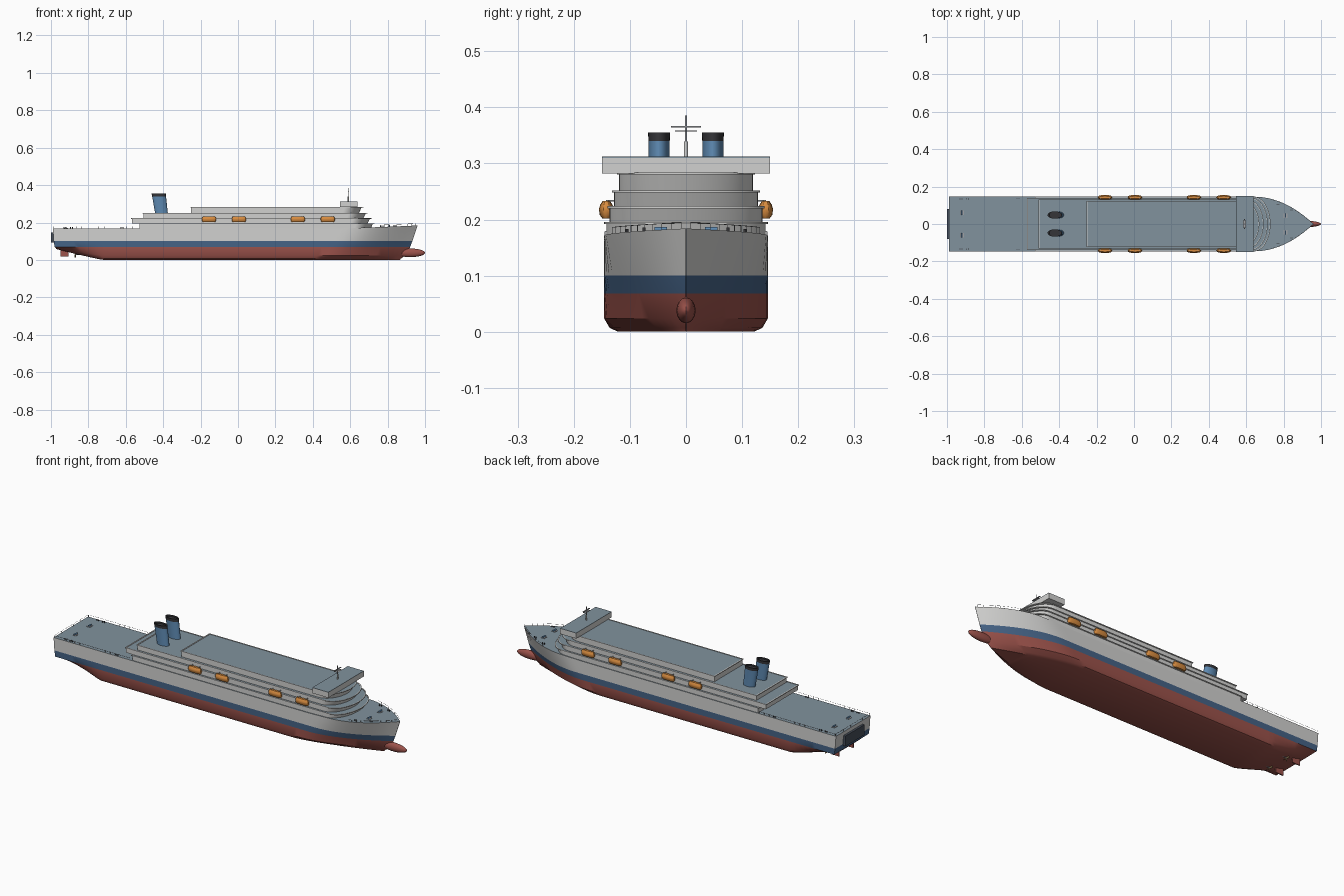
import bpy, bmesh
from math import sin, cos, pi
from mathutils import Matrix

cube = bpy.data.objects.get("Cube")
if cube:
    bpy.data.objects.remove(cube)

COLOURS = {
    "white_paint": (0.64, 0.64, 0.63), "deck_grey": (0.22, 0.29, 0.34),
    "hull_blue": (0.06, 0.125, 0.24), "bottom_red": (0.33, 0.085, 0.07),
    "funnel_blue": (0.11, 0.25, 0.44), "soot_black": (0.035, 0.035, 0.04),
    "boat_orange": (0.68, 0.26, 0.05), "metal_grey": (0.35, 0.36, 0.38),
    "door_slate": (0.06, 0.075, 0.1), "bronze": (0.4, 0.27, 0.12),
}
MATS = {}
for key, rgb in COLOURS.items():
    m = bpy.data.materials.new(key)
    m.use_nodes = True
    m.diffuse_color = (*rgb, 1)
    m.node_tree.nodes["Principled BSDF"].inputs["Base Color"].default_value = (*rgb, 1)
    MATS[key] = m


def finish(name, bm, mats, smooth=True):
    """Turn a bmesh into a named, shaded object."""
    bmesh.ops.recalc_face_normals(bm, faces=bm.faces)
    me = bpy.data.meshes.new(name)
    bm.to_mesh(me)
    bm.free()
    for key in mats:
        me.materials.append(MATS[key])
    ob = bpy.data.objects.new(name, me)
    bpy.context.collection.objects.link(ob)
    if smooth:
        bpy.ops.object.select_all(action="DESELECT")
        ob.select_set(True)
        bpy.context.view_layer.objects.active = ob
        bpy.ops.object.shade_smooth_by_angle(angle=0.55)
    return ob


def loft(name, halves, bands, bottom, top):
    """Skin half outlines, mirrored over y = 0, with a colour per band and cap."""
    keys = list(dict.fromkeys([*bands, bottom, top]))
    bm = bmesh.new()
    rings = [[bm.verts.new(p) for p in h] + [bm.verts.new((x, -y, z)) for x, y, z in reversed(h)]
             for h in halves]
    n = len(rings[0])

    def face(verts, key):
        bm.faces.new(verts).material_index = keys.index(key)
    for a, b, key in zip(rings, rings[1:], bands):
        for i in range(n):
            j = (i + 1) % n
            face((a[i], a[j], b[j], b[i]), key)
    for ring, key in ((rings[0], bottom), (rings[-1], top)):
        for i in range(n // 2 - 1):
            face((ring[i], ring[i + 1], ring[n - 2 - i], ring[n - 1 - i]), key)
    return finish(name, bm, keys)


def box(name, x, y, z, key):
    """Box from its (low, high) limits on each axis."""
    bm = bmesh.new()
    lims = (x, y, z)
    mid = [(a + b) / 2 for a, b in lims]
    size = [b - a for a, b in lims]
    bmesh.ops.create_cube(bm, size=1, matrix=Matrix.Translation(mid) @ Matrix.Diagonal((*size, 1)))
    return finish(name, bm, [key], False)


def rod(name, at, r, length, axis, key):
    turn = {"x": Matrix.Rotation(pi / 2, 4, "Y"), "y": Matrix.Rotation(pi / 2, 4, "X"),
            "z": Matrix.Identity(4)}[axis]
    bm = bmesh.new()
    bmesh.ops.create_cone(bm, cap_ends=True, segments=12, radius1=r, radius2=r,
                          depth=length, matrix=Matrix.Translation(at) @ turn)
    return finish(name, bm, [key])


def rail(name, points, height=0.011):
    """Thin handrail with posts along a path."""
    cu = bpy.data.curves.new(name, "CURVE")
    cu.dimensions = "3D"
    cu.bevel_depth = 0.0006
    cu.bevel_resolution = 0
    lines = [[(x, y, z + height) for x, y, z in points]]
    lines += [[(x, y, z), (x, y, z + height)] for x, y, z in points]
    for line in lines:
        sp = cu.splines.new("POLY")
        sp.points.add(len(line) - 1)
        for p, co in zip(sp.points, line):
            p.co = (*co, 1)
    cu.materials.append(MATS["metal_grey"])
    ob = bpy.data.objects.new(name, cu)
    bpy.context.collection.objects.link(ob)


def clamp(v):
    return min(max(v, 0), 1)


# Hull: one waterline outline per level
BEAM, WATER, STATIONS = 0.146, 0.068, 72


def sheer(x):
    return 0.168 + 0.016 * clamp((x - 0.5) / 0.46) ** 1.3


def half_width(x, start, end, power):
    return BEAM * (1 - clamp((x - start) / (end - start)) ** power)


def waterline(level, inset, start, end, power):
    pts = []
    stern = -0.97 - 0.01 * min(level, 2)
    for i in range(STATIONS + 1):
        x = stern + (end - stern) * i / STATIONS
        s = clamp((-0.72 - x) / 0.26)
        keel = 0.060 * s ** 1.1
        z = keel + (WATER - keel) * level if level <= 1 else (0.1 if level < 2 else sheer(x))
        y = half_width(x, start, end, power)
        tuck = inset + 0.06 * s * max(0, 1 - level)
        pts.append((x, max(y - tuck * y / BEAM, 0.0005), z))
    return pts


levels = [(0, 0.025, 0.40, 0.865, 1.5), (0.1, 0.010, 0.42, 0.87, 1.5), (0.35, 0, 0.48, 0.895, 1.6),
          (1, 0, 0.52, 0.92, 1.7), (1.5, 0, 0.56, 0.932, 1.8), (2, 0, 0.64, 0.96, 2.05)]
loft("hull", [waterline(*lv) for lv in levels],
     ["bottom_red"] * 3 + ["hull_blue", "white_paint"], "bottom_red", "deck_grey")

# Bulbous bow and stern door
bm = bmesh.new()
bmesh.ops.create_uvsphere(bm, u_segments=24, v_segments=14, radius=1, matrix=Matrix.Translation(
    (0.92, 0, 0.038)) @ Matrix.Diagonal((0.08, 0.017, 0.023, 1)))
finish("bulbous_bow", bm, ["bottom_red"])
box("stern_door", (-1, -0.985), (-0.08, 0.08), (0.092, 0.147), "door_slate")


# Superstructure tiers, each with an overhanging rimmed deck
def outline(aft, front, half, z, depth=0.09):
    arc = [k * pi / 32 for k in range(17)]
    return [(aft, half, z)] + [(front - depth + depth * sin(a), max(half * cos(a), 0.0005), z)
                               for a in arc]


tiers = [(-0.53, 0.73, 0.142, 0.160, 0.196), (-0.572, 0.715, 0.136, 0.196, 0.224),
         (-0.51, 0.693, 0.128, 0.224, 0.252), (-0.255, 0.670, 0.119, 0.252, 0.284)]
for i, (aft, front, half, low, high) in enumerate(tiers):
    lip = high - 0.004
    loft(f"deck_tier_{i + 1}", [
        outline(aft + 0.004, front - 0.022, half, low),
        outline(aft + 0.004, front - 0.010, half, lip),
        outline(aft, front, half + 0.004, lip),
        outline(aft, front, half + 0.004, high),
        outline(aft + 0.006, front - 0.004, half, high),
        outline(aft + 0.006, front - 0.004, half, high - 0.002)],
        ["white_paint"] * 5, "white_paint", "deck_grey")

# Bridge with wings
box("bridge", (0.545, 0.64), (-0.15, 0.15), (0.282, 0.310), "white_paint")
box("bridge_roof", (0.545, 0.64), (-0.15, 0.15), (0.310, 0.312), "deck_grey")

# Mast with yards
rod("mast", (0.59, 0, 0.347), 0.002, 0.076, "z", "metal_grey")
rod("mast_foot", (0.59, 0, 0.325), 0.0035, 0.028, "z", "white_paint")
box("radar_bar", (0.587, 0.593), (-0.027, 0.027), (0.364, 0.367), "metal_grey")
box("lower_yard", (0.582, 0.598), (-0.02, 0.02), (0.357, 0.359), "metal_grey")


# Raked funnels with black caps
def oval(cx, rx, ry, z, power=1.0, n=16):
    return [(cx - rx * cos(pi * k / n), max(ry * abs(sin(pi * k / n)) ** power, 0.0003), z)
            for k in range(n + 1)]


for side, y in (("left", 0.048), ("right", -0.048)):
    funnel = loft(f"{side}_funnel", [
        oval(-0.409, 0.034, 0.019, 0.249), oval(-0.422, 0.037, 0.019, 0.340),
        oval(-0.424, 0.038, 0.0195, 0.355), oval(-0.424, 0.030, 0.015, 0.355),
        oval(-0.423, 0.030, 0.015, 0.348)],
        ["funnel_blue"] + ["soot_black"] * 3, "funnel_blue", "soot_black")
    funnel.location.y = y

# Lifeboats hung from davits
profile = [(0.202, 0.55), (0.208, 0.9), (0.217, 1), (0.219, 1), (0.226, 0.85), (0.233, 0.5)]
for s, side in ((1, "left"), (-1, "right")):
    for i, x in enumerate((-0.155, 0.005, 0.32, 0.48)):
        boat = loft(f"{side}_lifeboat_{i + 1}",
                    [oval(0, 0.026 + 0.012 * k, 0.013 * k, z, 0.6) for z, k in profile],
                    ["boat_orange"] * 5, "boat_orange", "boat_orange")
        boat.location = (x, s * 0.142, 0)
        for dx in (-0.022, 0.022):
            box(f"{side}_davit", (x + dx - 0.0015, x + dx + 0.0015),
                sorted((s * 0.128, s * 0.143)), (0.232, 0.235), "metal_grey")

    # Rudder, shaft and propeller
    y = s * 0.06
    box(f"{side}_rudder", (-0.95, -0.905), (y - 0.003, y + 0.003), (0.018, 0.066), "bottom_red")
    rod(f"{side}_shaft", (-0.82, y, 0.030), 0.003, 0.10, "x", "metal_grey")
    bm = bmesh.new()
    for k in range(4):
        bmesh.ops.create_cube(bm, size=1, matrix=Matrix.Translation((-0.87, y, 0.030))
                              @ Matrix.Rotation(k * pi / 2, 4, "X") @ Matrix.Translation((0, 0, 0.009))
                              @ Matrix.Rotation(0.6, 4, "Z") @ Matrix.Diagonal((0.002, 0.009, 0.016, 1)))
    finish(f"{side}_propeller", bm, ["bronze"], False)

    # Mooring gear
    for x, yy in ((-0.92, 0.06), (0.81, 0.045)):
        z = sheer(x)
        box(f"{side}_winch_base", (x - 0.01, x + 0.01), (s * yy - 0.012, s * yy + 0.012),
            (z - 0.002, z + 0.002), "metal_grey")
        rod(f"{side}_winch_drum", (x, s * yy, z + 0.005), 0.004, 0.022, "y", "funnel_blue")
    for x, yy in ((-0.925, 0.134), (-0.89, 0.134), (-0.62, 0.138), (0.77, 0.105), (0.84, 0.075)):
        for dx in (-0.005, 0.005):
            rod(f"{side}_bollard", (x + dx, s * yy, sheer(x) + 0.003), 0.0025, 0.008, "z", "soot_black")

    # Side rails fore and aft
    fore = [0.74 + 0.021 * k for k in range(11)]
    rail(f"{side}_bow_rail", [(x, s * (half_width(x, 0.64, 0.96, 2.05) - 0.001), sheer(x)) for x in fore])
    rail(f"{side}_stern_rail", [(-0.985 + 0.03 * k, s * 0.145, 0.168) for k in range(16)])

rail("transom_rail", [(-0.987, -0.144 + 0.032 * k, 0.168) for k in range(10)])
